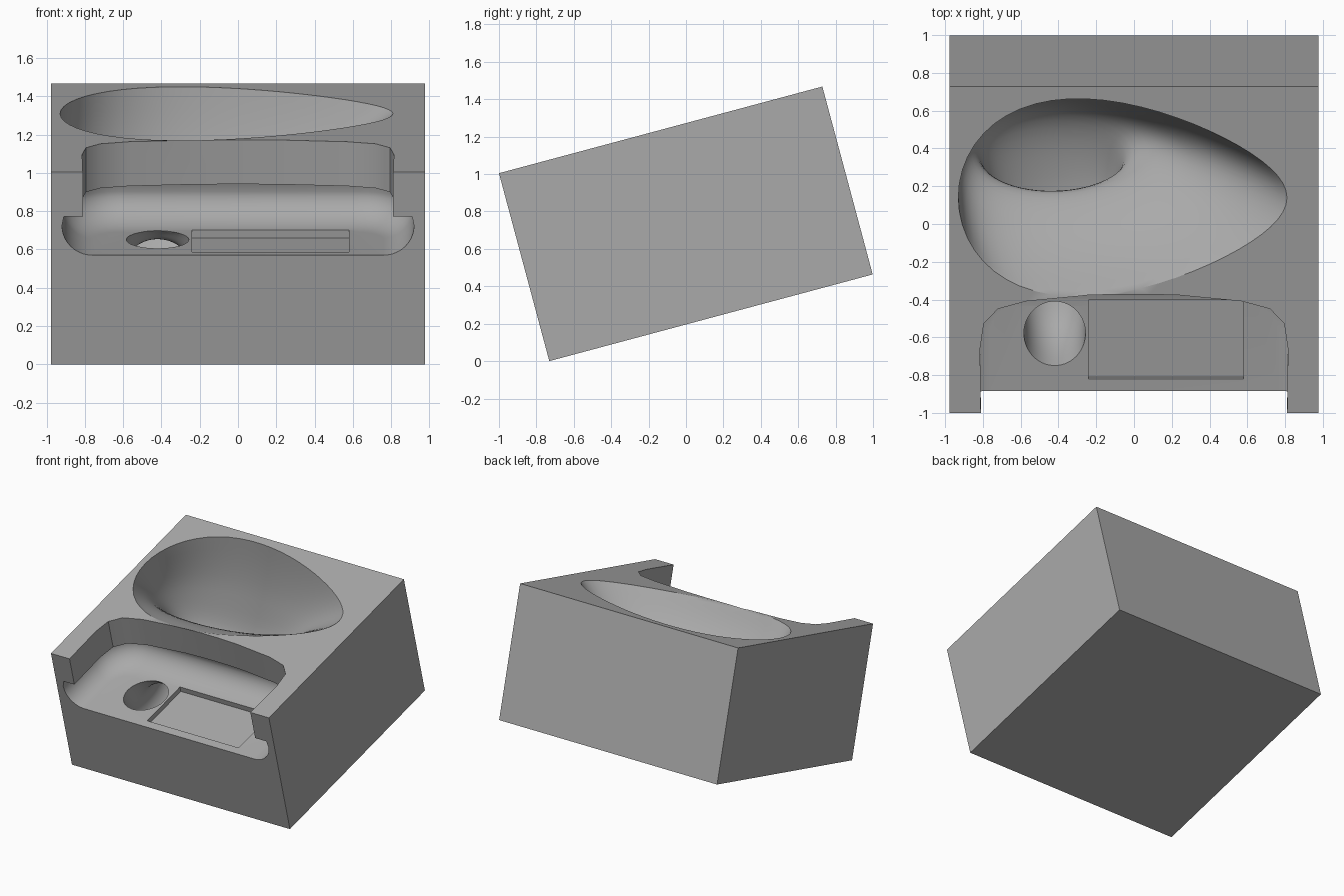
import bpy, bmesh, math
from mathutils import Matrix, Vector

if "Cube" in bpy.data.objects:
    bpy.data.objects.remove(bpy.data.objects["Cube"], do_unlink=True)

WIDTH, LENGTH, HEIGHT = 1.955, 1.79, 1.04
TILT = math.radians(15)
FLOOR, LEDGE = 0.59, 0.80

grey = bpy.data.materials.new("plain grey")
grey.use_nodes = True
colour = (0.4, 0.4, 0.4, 1)
grey.diffuse_color = colour
grey.node_tree.nodes["Principled BSDF"].inputs["Base Color"].default_value = colour


def loft(name, rings):
    """Closed solid skinned through rings of equal point count."""
    bm = bmesh.new()
    loops = [[bm.verts.new(p) for p in ring] for ring in rings]
    n = len(loops[0])
    for a, b in zip(loops, loops[1:]):
        for i in range(n):
            j = (i + 1) % n
            bm.faces.new((a[i], a[j], b[j], b[i]))
    bm.faces.new(loops[0])
    bm.faces.new(loops[-1])
    bmesh.ops.recalc_face_normals(bm, faces=bm.faces)
    mesh = bpy.data.meshes.new(name)
    bm.to_mesh(mesh)
    bm.free()
    obj = bpy.data.objects.new(name, mesh)
    bpy.context.collection.objects.link(obj)
    mesh.materials.append(grey)
    return obj


def box(name, x0, x1, y0, y1, z0, z1):
    rect = [(x0, y0), (x1, y0), (x1, y1), (x0, y1)]
    return loft(name, [[(x, y, z) for x, y in rect] for z in (z0, z1)])


def mirrored(half):
    return half + [(-x, y) for x, y in reversed(half)]


# Solid block, front edge at y = 0 before tilting
block = box("amplifier_block", -WIDTH / 2, WIDTH / 2, 0, LENGTH, 0, HEIGHT)

# Upper pocket with faceted corners
half = [(0.81, -0.1), (0.815, 0.35), (0.795, 0.49), (0.72, 0.57),
        (0.57, 0.612), (0.24, 0.645), (0.08, 0.65)]
pocket = loft("pocket_cutter",
              [[(x, y, z) for x, y in mirrored(half)] for z in (LEDGE - 0.05, HEIGHT + 0.1)])


# Rounded, undercut lower cavity
def cavity_ring(z, inset):
    hx, back, r = 0.92 - inset, 0.69 - inset * 1.4, 0.3 - inset
    pts = [(hx, -0.1)]
    for i in range(9):
        a = math.radians(90 * i / 8)
        pts.append((hx - r + r * math.cos(a), back - r + r * math.sin(a)))
    return [(x, y, z) for x, y in mirrored(pts)]


rings = [cavity_ring(LEDGE, 0.01)]
for i in range(11):
    a = math.radians(9 * i)
    rings.append(cavity_ring(FLOOR + 0.16 * (1 - math.sin(a)), 0.16 * (1 - math.cos(a))))
cavity = loft("cavity_cutter", rings)

# Shallow rectangular recess in the cavity floor
recess = box("recess_cutter", -0.24, 0.58, 0.066, 0.5, FLOOR - 0.04, FLOOR + 0.05)

# Horn: centre x, y, z, half width, half depth, turn angle, egg factor
stations = [
    (-0.42, 0.30, 0.65, 0.163, 0.176, 180, 0),
    (-0.42, 0.315, 0.59, 0.163, 0.176, 180, 0),
    (-0.42, 0.43, 0.41, 0.17, 0.17, 225, 0),
    (-0.42, 0.70, 0.33, 0.22, 0.17, 270, 0),
    (-0.42, 1.00, 0.33, 0.32, 0.20, 285, 0),
    (-0.42, 1.26, 0.42, 0.41, 0.25, 310, 0.04),
    (-0.28, 1.26, 0.72, 0.64, 0.37, 338, 0.16),
    (-0.06, 1.18, HEIGHT, 0.87, 0.518, 360, 0.32),
    (-0.05, 1.18, HEIGHT + 0.06, 0.89, 0.53, 360, 0.32),
]


def spline(p0, p1, p2, p3, t):
    return [0.5 * (2 * b + (c - a) * t + (2 * a - 5 * b + 4 * c - d) * t * t
                   + (3 * b - a - 3 * c + d) * t ** 3)
            for a, b, c, d in zip(p0, p1, p2, p3)]


def horn_ring(s, count=56):
    cx, cy, cz, a, b, turn, egg = s
    ey, ez = math.cos(math.radians(turn)), math.sin(math.radians(turn))
    ring = []
    for i in range(count):
        th = math.tau * i / count
        c = math.cos(th)
        d = b * math.sin(th) * (1 - egg * c)
        ring.append((cx + a * c, cy + ey * d, cz + ez * d))
    return ring


rings = [horn_ring(stations[0])]
steps = 7
for i in range(1, len(stations) - 2):
    for k in range(steps):
        rings.append(horn_ring(spline(*stations[i - 1:i + 3], k / steps)))
rings += [horn_ring(s) for s in stations[-2:]]
horn = loft("horn_cutter", rings)

# Carve the block
bpy.ops.object.select_all(action="DESELECT")
block.select_set(True)
bpy.context.view_layer.objects.active = block
for cutter in (pocket, cavity, recess, horn):
    cutter.hide_render = True
    mod = block.modifiers.new(cutter.name, "BOOLEAN")
    mod.operation = "DIFFERENCE"
    mod.solver = "EXACT"
    mod.object = cutter
    bpy.ops.object.modifier_apply(modifier=mod.name)
    bpy.data.objects.remove(cutter, do_unlink=True)

# Tilt onto its lower front edge and centre
shift = Vector((0, -1 + HEIGHT * math.sin(TILT), 0))
block.data.transform(Matrix.Translation(shift) @ Matrix.Rotation(TILT, 4, "X"))
bpy.ops.object.shade_smooth_by_angle(angle=math.radians(32))
